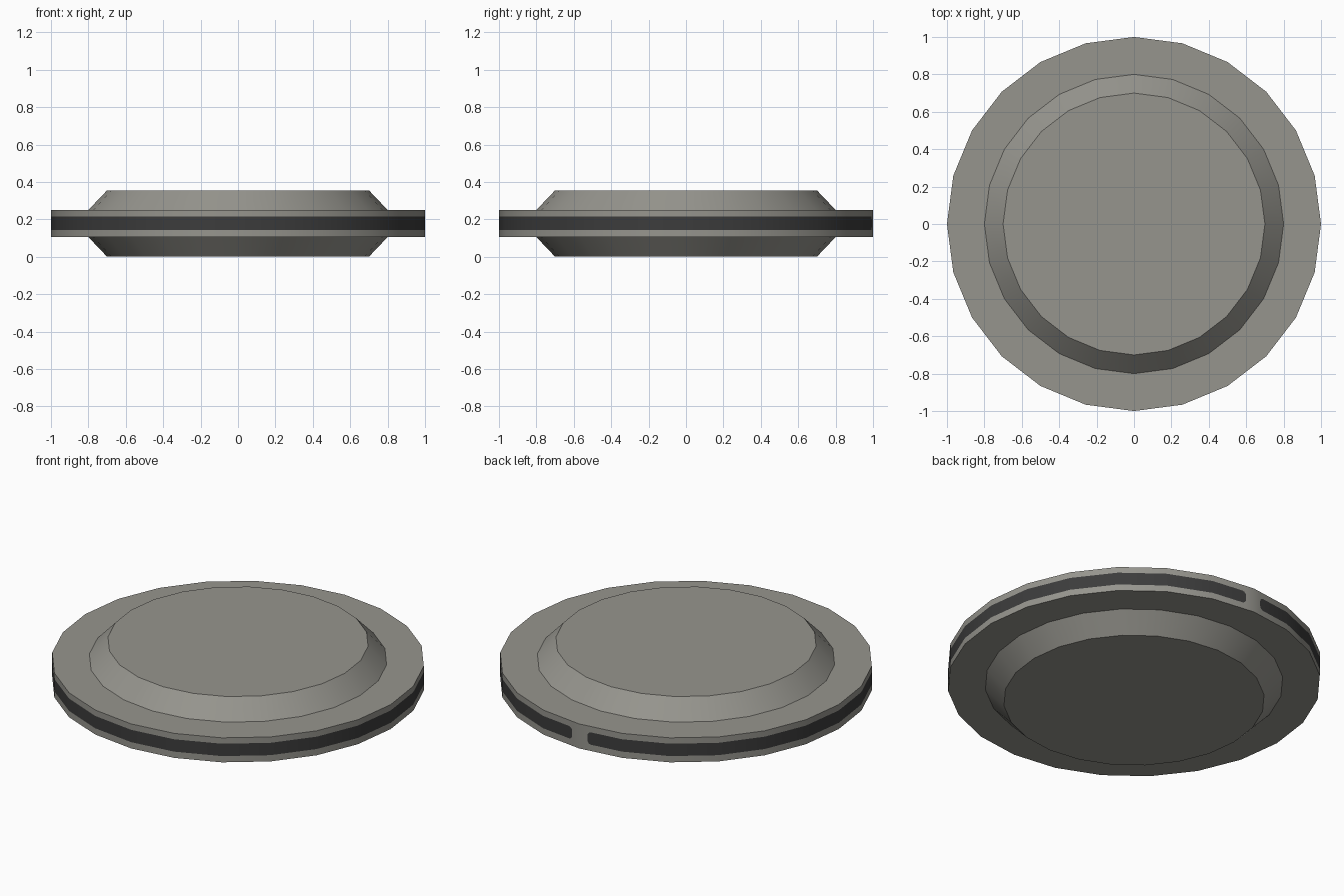
import bpy, bmesh, math
from mathutils import Vector

if "Cube" in bpy.data.objects:
    bpy.data.objects.remove(bpy.data.objects["Cube"])

SIDES = 24
Z_LOW, Z_HIGH, Z_TOP = 0.105, 0.25, 0.355   # rim underside, rim top, total height
MID, HALF = 0.1785, 0.0365                  # dark band centre and half height
GAP, ROUND = 0.05, 0.024                    # half gap at the back, end rounding


def material(name, rgb):
    m = bpy.data.materials.new(name)
    m.diffuse_color = (*rgb, 1)
    m.use_nodes = True
    m.node_tree.nodes["Principled BSDF"].inputs["Base Color"].default_value = m.diffuse_color
    return m


grey = material("warm_grey", (0.305, 0.30, 0.27))
dark = material("dark_band_grey", (0.045, 0.045, 0.045))


def finish(name, bm, mats):
    bmesh.ops.recalc_face_normals(bm, faces=bm.faces)
    mesh = bpy.data.meshes.new(name)
    bm.to_mesh(mesh)
    bm.free()
    ob = bpy.data.objects.new(name, mesh)
    bpy.context.collection.objects.link(ob)
    for m in mats:
        mesh.materials.append(m)
    bpy.ops.object.select_all(action='DESELECT')
    ob.select_set(True)
    bpy.context.view_layer.objects.active = ob
    bpy.ops.object.shade_smooth_by_angle(angle=math.radians(30))
    return ob


def corner(i):
    # ring corners, counted from the back (+y)
    a = math.pi / 2 + math.tau * i / SIDES
    return Vector((math.cos(a), math.sin(a)))


# Lathed disc with stepped, chamfered faces above and below and a grooveless rim
profile = [(0.7, 0), (0.8, Z_LOW), (1, Z_LOW), (1, Z_HIGH), (0.8, Z_HIGH), (0.7, Z_TOP)]
bm = bmesh.new()
rings = [[bm.verts.new((*(corner(i) * r), z)) for i in range(SIDES)] for r, z in profile]
bm.faces.new(rings[0])
bm.faces.new(rings[-1])
rim_faces = []
for k, (a, b) in enumerate(zip(rings, rings[1:])):
    for i in range(SIDES):
        j = (i + 1) % SIDES
        f = bm.faces.new((a[i], a[j], b[j], b[i]))
        if k == 2:
            rim_faces.append(f)
bmesh.ops.recalc_face_normals(bm, faces=bm.faces)
bmesh.ops.delete(bm, geom=rim_faces, context='FACES_ONLY')
# normals are already outward, so reverse nothing
finish("disc_body", bm, [grey])

# Rim wall: columns around the edge, each with the band's half height there
steps = 5
ends = []
for s in range(steps + 1):
    t = s / steps * math.pi / 2
    ends.append((GAP + ROUND * (1 - math.cos(t)), HALF - ROUND + ROUND * math.sin(t)))
first = (corner(1) - corner(0)).normalized()
last = (corner(-1) - corner(0)).normalized()
columns = [(corner(0) + first * u, h) for u, h in ends]
columns += [(corner(i), HALF) for i in range(1, SIDES)]
columns += [(corner(0) + last * u, h) for u, h in reversed(ends)]

bm = bmesh.new()
grid = [[bm.verts.new((p.x, p.y, z)) for z in (Z_LOW, MID - h, MID + h, Z_HIGH)]
        for p, h in columns]
for a, b in zip(grid, grid[1:]):
    for k in range(3):
        f = bm.faces.new((a[k], b[k], b[k + 1], a[k + 1]))
        f.material_index = 1 if k == 1 else 0
# plain wall across the gap at the back
back = corner(0)
lo, hi = (bm.verts.new((back.x, back.y, z)) for z in (Z_LOW, Z_HIGH))
bm.faces.new((lo, *grid[0], hi))
bm.faces.new((*grid[-1], hi, lo))
finish("rim_with_band", bm, [grey, dark])
